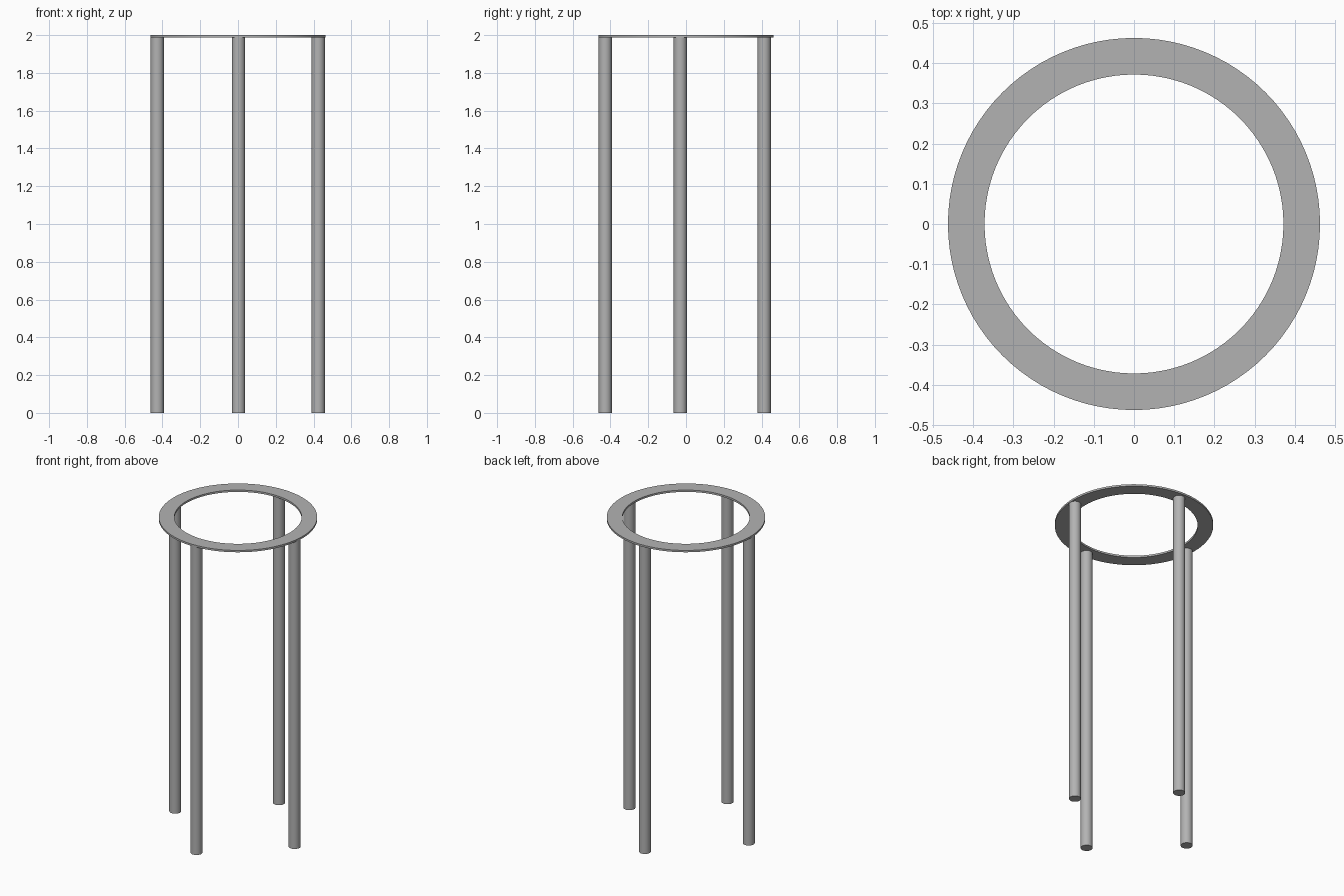
import bpy, bmesh, math

if "Cube" in bpy.data.objects:
    bpy.data.objects.remove(bpy.data.objects["Cube"])

RING_OUTER, RING_INNER, RING_THICK = 0.463, 0.372, 0.012
LEG_RADIUS = 0.035
SEGMENTS = 96

grey = bpy.data.materials.new("grey metal")
grey.diffuse_color = (0.45, 0.45, 0.45, 1)
grey.use_nodes = True
grey.node_tree.nodes["Principled BSDF"].inputs["Base Color"].default_value = grey.diffuse_color


def finish(obj, name):
    obj.name = name
    obj.data.materials.append(grey)
    bpy.ops.object.select_all(action='DESELECT')
    obj.select_set(True)
    bpy.context.view_layer.objects.active = obj
    bpy.ops.object.shade_smooth_by_angle(angle=math.radians(30))


# Flat top ring: rectangular section swept round the z axis
bm = bmesh.new()
section = [(RING_INNER, 2 - RING_THICK), (RING_OUTER, 2 - RING_THICK),
           (RING_OUTER, 2), (RING_INNER, 2)]
loops = []
for i in range(SEGMENTS):
    a = 2 * math.pi * i / SEGMENTS
    loops.append([bm.verts.new((r * math.cos(a), r * math.sin(a), z)) for r, z in section])
for i in range(SEGMENTS):
    p, q = loops[i], loops[(i + 1) % SEGMENTS]
    for k in range(4):
        n = (k + 1) % 4
        bm.faces.new((p[k], q[k], q[n], p[n]))
bmesh.ops.recalc_face_normals(bm, faces=bm.faces)
mesh = bpy.data.meshes.new("top_ring")
bm.to_mesh(mesh)
bm.free()
ring = bpy.data.objects.new("top_ring", mesh)
bpy.context.collection.objects.link(ring)
finish(ring, "top_ring")

# Four round legs reaching up to the underside of the ring
leg_height = 2 - RING_THICK
legs = {"left_leg": (-0.427, -0.03), "right_leg": (0.425, -0.03),
        "front_leg": (0.003, -0.427), "back_leg": (0.003, 0.414)}
for name, (x, y) in legs.items():
    bpy.ops.mesh.primitive_cylinder_add(vertices=32, radius=LEG_RADIUS, depth=leg_height,
                                        location=(x, y, leg_height / 2))
    finish(bpy.context.object, name)
